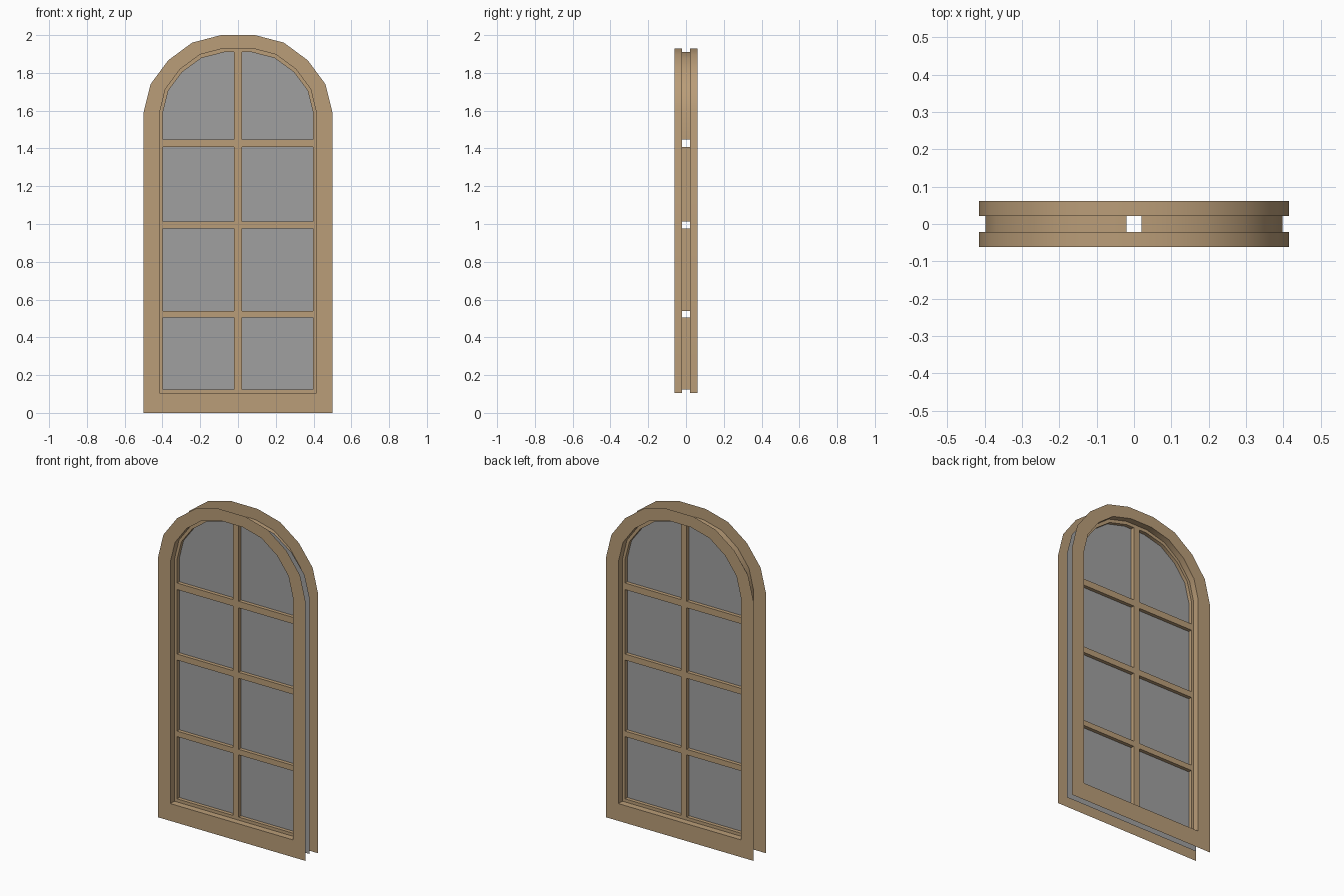
import bpy
import bmesh
from mathutils import Vector

cube = bpy.data.objects.get("Cube")
if cube:
    bpy.data.objects.remove(cube, do_unlink=True)

SPRING = 1.59
ARCH = [(0.5, 0), (0.463, 0.15), (0.37, 0.276), (0.243, 0.37), (0.09, 0.41)]
FACE_Y, LEDGE_Y = 0.061, 0.022
BAR = 0.02


def material(name, color):
    mat = bpy.data.materials.new(name)
    mat.use_nodes = True
    mat.diffuse_color = color
    mat.node_tree.nodes["Principled BSDF"].inputs["Base Color"].default_value = color
    return mat


def half_arch(sx, sz, spring=SPRING):
    return [(x * sx, spring + z * sz) for x, z in ARCH]


def mirrored(points):
    return [(-x, z) for x, z in reversed(points)]


def arch_loop(bottom, sx, sz, spring=SPRING):
    side = half_arch(sx, sz, spring)
    w = side[0][0]
    return [(-w, bottom), (w, bottom)] + side + mirrored(side)


def sheet(bm, loops, y, facing):
    """Flat face bounded by the first loop, with the others as holes."""
    edges = []
    for loop in loops:
        vs = [bm.verts.new((x, y, z)) for x, z in loop]
        edges += [bm.edges.new((a, b)) for a, b in zip(vs, vs[1:] + vs[:1])]
    made = bmesh.ops.triangle_fill(bm, edges=edges, use_beauty=True,
                                   normal=(0, facing, 0))["geom"]
    for f in made:
        if isinstance(f, bmesh.types.BMFace):
            f.normal_update()
            if f.normal.y * facing < 0:
                f.normal_flip()


def wall(bm, loop, y0, y1):
    """Band around an opening, facing its middle."""
    mid = sum((Vector((x, 0, z)) for x, z in loop), Vector()) / len(loop)
    a = [bm.verts.new((x, y0, z)) for x, z in loop]
    b = [bm.verts.new((x, y1, z)) for x, z in loop]
    for i in range(len(loop)):
        j = (i + 1) % len(loop)
        f = bm.faces.new((a[i], a[j], b[j], b[i]))
        f.normal_update()
        if f.normal.dot(mid - f.calc_center_median()) < 0:
            f.normal_flip()


def finish(bm, name, mat):
    bmesh.ops.remove_doubles(bm, verts=bm.verts, dist=0.0001)
    mesh = bpy.data.meshes.new(name)
    bm.to_mesh(mesh)
    bm.free()
    mesh.materials.append(mat)
    obj = bpy.data.objects.new(name, mesh)
    bpy.context.collection.objects.link(obj)
    bpy.ops.object.select_all(action="DESELECT")
    obj.select_set(True)
    bpy.context.view_layer.objects.active = obj
    bpy.ops.object.shade_smooth_by_angle(angle=0.6)


wood = material("light_wood", (0.491, 0.337, 0.188, 1))
grey = material("grey_glass", (0.352, 0.352, 0.352, 1))

# Outlines of the frame, its opening and the panes
outer = arch_loop(0, 1, 1)
opening = arch_loop(0.106, 0.83, 0.83)
pane_arch = half_arch(0.796, 0.78)
pane_w = pane_arch[0][0]
rows = [(0.125, 0.506), (0.54, 0.975), (1.012, 1.407)]
panes = [[(BAR, lo), (pane_w, lo), (pane_w, hi), (BAR, hi)] for lo, hi in rows]
panes.append([(BAR, 1.447), (pane_w, 1.447)] + pane_arch
             + [(BAR, pane_arch[-1][1])])
panes += [mirrored(p) for p in panes]

# Outer frame: front and back rings with their reveals, open at the rim
for name, side in (("front_frame", -1), ("back_frame", 1)):
    bm = bmesh.new()
    sheet(bm, [outer, opening], side * FACE_Y, side)
    wall(bm, opening, side * FACE_Y, side * LEDGE_Y)
    finish(bm, name, wood)

# Sash and glazing bars: two pierced sheets joined by the pane walls
bm = bmesh.new()
for side in (-1, 1):
    sheet(bm, [opening] + panes, side * LEDGE_Y, side)
for pane in panes:
    wall(bm, pane, -LEDGE_Y, LEDGE_Y)
finish(bm, "sash_bars", wood)

# Glass: one flat sheet set slightly towards +x
bm = bmesh.new()
glass = [(x + 0.018, z) for x, z in arch_loop(0.015, 0.936, 0.9, 1.58)]
sheet(bm, [glass], 0, -1)
finish(bm, "glass", grey)
